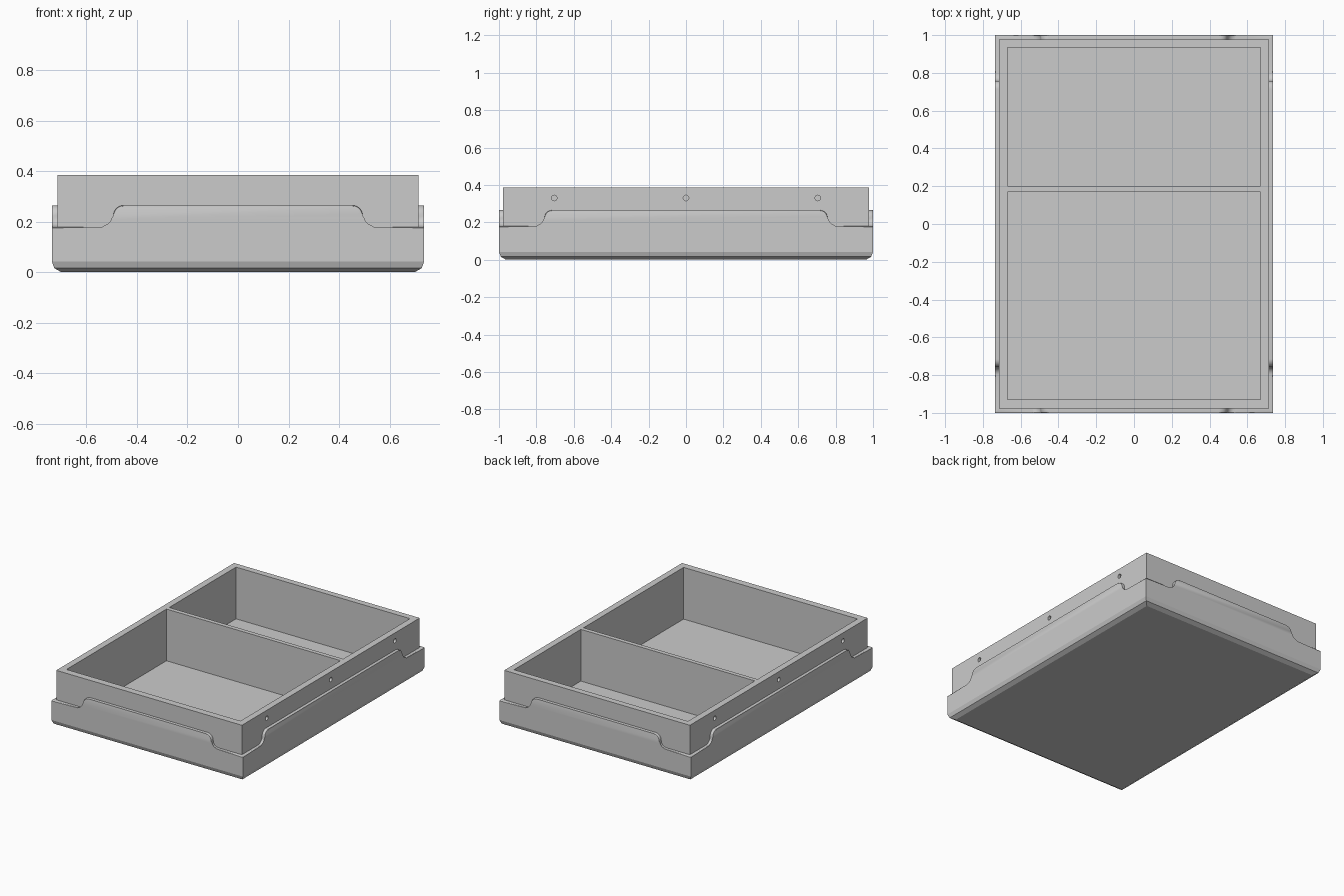
import bpy, bmesh, math
from mathutils import Matrix, Vector

cube = bpy.data.objects.get("Cube")
if cube:
    bpy.data.objects.remove(cube, do_unlink=True)

HX, HY = 0.737, 1.0        # outer half sizes
WALL = 0.022               # thickness of the skirt
TOP, LEDGE, RAISED, BASE, FLOOR = 0.385, 0.18, 0.265, 0.042, 0.025

grey = bpy.data.materials.new("plain grey")
grey.use_nodes = True
COLOUR = (0.6, 0.6, 0.6, 1)
grey.diffuse_color = COLOUR
grey.node_tree.nodes["Principled BSDF"].inputs["Base Color"].default_value = COLOUR


def make(name, bm):
    bmesh.ops.recalc_face_normals(bm, faces=bm.faces)
    mesh = bpy.data.meshes.new(name)
    bm.to_mesh(mesh)
    bm.free()
    mesh.materials.append(grey)
    obj = bpy.data.objects.new(name, mesh)
    bpy.context.collection.objects.link(obj)
    return obj


def loft(rings):
    bm = bmesh.new()
    loops = [[bm.verts.new(p) for p in ring] for ring in rings]
    for a, b in zip(loops, loops[1:]):
        n = len(a)
        for i in range(n):
            j = (i + 1) % n
            bm.faces.new((a[i], a[j], b[j], b[i]))
    bm.faces.new(loops[0][::-1])
    bm.faces.new(loops[-1])
    return bm


def rectangle(inset, z):
    x, y = HX - inset, HY - inset
    return [(-x, -y, z), (x, -y, z), (x, y, z), (-x, y, z)]


# Tray: chamfered foot and tall inner box
tray = make("tray", loft([rectangle(i, z) for i, z in (
    (0.038, 0), (0.01, 0.016), (0, BASE), (WALL, BASE), (WALL, TOP))]))

# Cutters: two compartments and three blind holes on each side
cut = bmesh.new()
for y0, y1 in ((-0.93, 0.17), (0.20, 0.935)):
    size = Matrix.Diagonal((1.34, y1 - y0, 1, 1))
    place = Matrix.Translation((0, (y0 + y1) / 2, FLOOR + 0.5))
    bmesh.ops.create_cube(cut, size=1, matrix=place @ size)
for side in (-1, 1):
    for y in (-0.705, 0, 0.705):
        place = Matrix.Translation((side * (HX - WALL), y, 0.33))
        bmesh.ops.create_cone(cut, cap_ends=True, segments=20, radius1=0.015,
                              radius2=0.015, depth=0.05,
                              matrix=place @ Matrix.Rotation(math.pi / 2, 4, 'Y'))
cutter = make("hollow_cutter", cut)
cutter.hide_render = True
cutter.hide_set(True)
hollow = tray.modifiers.new("hollow", 'BOOLEAN')
hollow.object = cutter
hollow.operation = 'DIFFERENCE'
hollow.solver = 'EXACT'


def skirt_outline(half):
    """Half outline from the corner up the S-curve, then mirrored."""
    mid, r = half - 0.243, (RAISED - LEDGE) / 2
    pts = [(half, BASE), (half, LEDGE)]
    for k in range(9):
        a = math.radians(90 * k / 8)
        pts.append((mid + r * (1 - math.sin(a)), LEDGE + r * (1 - math.cos(a))))
    for k in range(1, 9):
        a = math.radians(90 * k / 8)
        pts.append((mid - r * (1 - math.cos(a)), LEDGE + r + r * math.sin(a)))
    return pts + [(-u, z) for u, z in reversed(pts)]


def skirt_panel(name, half, reach, angle):
    outline = skirt_outline(half)
    limit = half - WALL
    outer = [(u, -reach, z) for u, z in outline]
    inner = [(max(-limit, min(limit, u)), WALL - reach, z) for u, z in outline]
    bm = loft([outer, inner])
    # Soften the upper outer edge
    rim = [e for e in bm.edges if all(
        v.co.y < -reach + 0.001 and v.co.z > LEDGE - 0.001 for v in e.verts)]
    bmesh.ops.bevel(bm, geom=rim, offset=0.005, segments=2, profile=0.5, affect='EDGES')
    bmesh.ops.rotate(bm, verts=bm.verts, cent=Vector(), matrix=Matrix.Rotation(angle, 3, 'Z'))
    return make(name, bm)


# Skirt: one mitred panel on each side
panels = [skirt_panel("front_skirt", HX, HY, 0),
          skirt_panel("left_skirt", HY, HX, math.pi / 2),
          skirt_panel("back_skirt", HX, HY, math.pi),
          skirt_panel("right_skirt", HY, HX, -math.pi / 2)]

for obj in [tray] + panels:
    bpy.ops.object.select_all(action='DESELECT')
    bpy.context.view_layer.objects.active = obj
    obj.select_set(True)
    bpy.ops.object.shade_smooth_by_angle(angle=math.radians(25))
